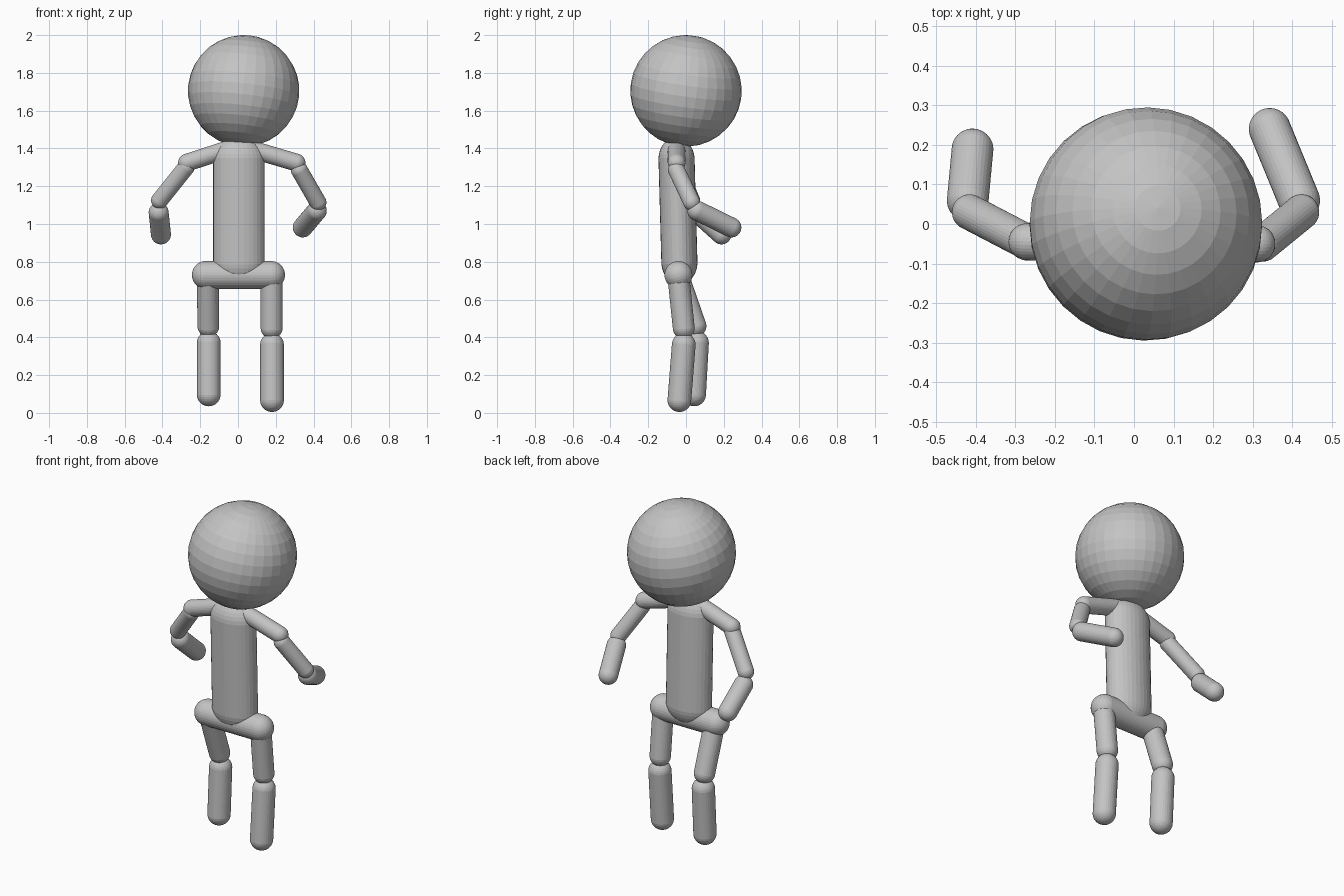
import bpy, bmesh
from math import radians
from mathutils import Matrix, Vector

cube = bpy.data.objects.get("Cube")
if cube:
    bpy.data.objects.remove(cube, do_unlink=True)

# One plain grey for the whole figure
GREY = (0.55, 0.55, 0.55, 1)
grey = bpy.data.materials.new("plain_grey")
grey.use_nodes = True
grey.diffuse_color = GREY
grey.node_tree.nodes["Principled BSDF"].inputs["Base Color"].default_value = GREY


def add_object(name, bm):
    mesh = bpy.data.meshes.new(name)
    bm.to_mesh(mesh)
    bm.free()
    mesh.materials.append(grey)
    obj = bpy.data.objects.new(name, mesh)
    bpy.context.collection.objects.link(obj)
    return obj


def capsule(name, start, end, radii):
    """Sphere pulled apart at its middle band, from start to end."""
    start, end = Vector(start), Vector(end)
    axis = end - start
    bm = bmesh.new()
    bmesh.ops.create_uvsphere(bm, u_segments=32, v_segments=17, radius=1)
    for v in bm.verts:
        shift = axis.length / 2 * (1 if v.co.z > 0 else -1)
        v.co = Vector(c * r for c, r in zip(v.co, radii))
        v.co.z += shift
    turn = Vector((0, 0, 1)).rotation_difference(axis.normalized())
    bm.transform(Matrix.Translation((start + end) / 2) @ turn.to_matrix().to_4x4())
    return add_object(name, bm)


def limb(name, start, end, r):
    return capsule(name, start, end, (r, r, r))


# Head, slightly tilted
bm = bmesh.new()
bmesh.ops.create_uvsphere(bm, u_segments=32, v_segments=16, radius=0.295)
bm.transform(Matrix.Translation((0.03, 0, 1.705))
             @ Matrix.Rotation(radians(-8), 4, 'X') @ Matrix.Rotation(radians(6), 4, 'Y'))
add_object("head", bm)

# Trunk
capsule("torso", (0.005, -0.035, 0.8), (0.005, -0.05, 1.34), (0.137, 0.096, 0.12))
limb("pelvis", (-0.17, -0.04, 0.73), (0.175, -0.04, 0.73), 0.074)

# Legs
limb("right_thigh", (-0.16, -0.04, 0.72), (-0.157, 0.05, 0.46), 0.058)
limb("right_shin", (-0.155, 0.058, 0.37), (-0.155, 0.043, 0.098), 0.063)
limb("left_thigh", (0.178, -0.04, 0.72), (0.178, -0.012, 0.45), 0.058)
limb("left_shin", (0.18, -0.012, 0.36), (0.18, -0.035, 0.068), 0.063)

# Arms
limb("right_shoulder", (-0.07, -0.05, 1.39), (-0.27, -0.045, 1.325), 0.047)
limb("right_upper_arm", (-0.275, -0.043, 1.3), (-0.415, 0.03, 1.125), 0.045)
limb("right_forearm", (-0.42, 0.06, 1.06), (-0.408, 0.188, 0.945), 0.053)
limb("left_shoulder", (0.09, -0.05, 1.39), (0.31, -0.05, 1.325), 0.047)
limb("left_upper_arm", (0.325, -0.05, 1.285), (0.423, 0.03, 1.115), 0.045)
limb("left_forearm", (0.417, 0.06, 1.07), (0.343, 0.24, 0.982), 0.053)
